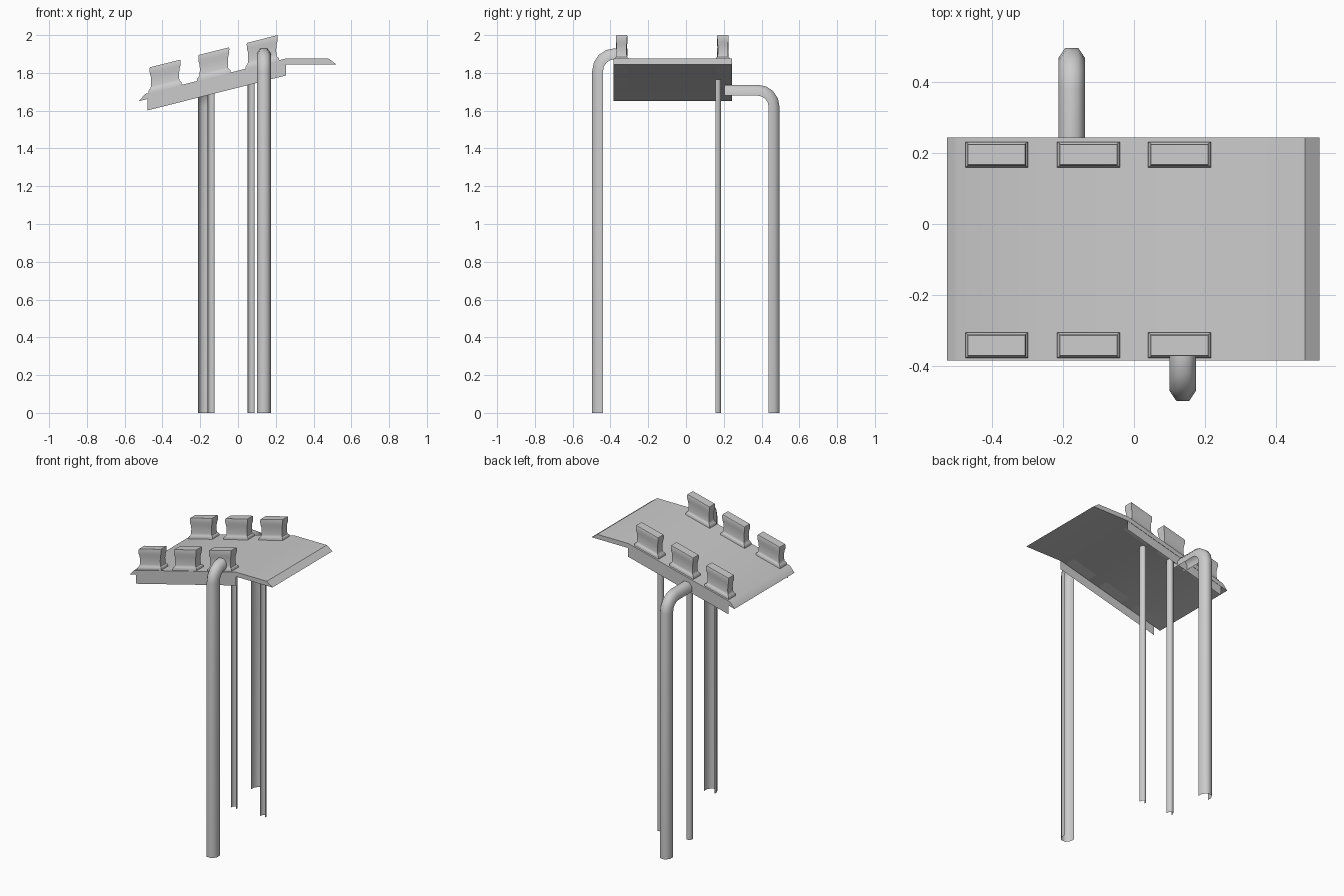
import bpy, bmesh, math

if "Cube" in bpy.data.objects:
    bpy.data.objects.remove(bpy.data.objects["Cube"])

SLOPE = 0.2516
FRONT, BACK = -0.384, 0.243


def under(x):
    """Height of the sheet's underside on the sloped part."""
    return 1.65 + SLOPE * (x + 0.525)


def make(name, verts, faces, angle=None, closed=True):
    me = bpy.data.meshes.new(name)
    me.from_pydata(verts, [], faces)
    if closed:
        bm = bmesh.new()
        bm.from_mesh(me)
        bmesh.ops.recalc_face_normals(bm, faces=bm.faces)
        bm.to_mesh(me)
        bm.free()
    ob = bpy.data.objects.new(name, me)
    bpy.context.collection.objects.link(ob)
    if angle:
        bpy.ops.object.select_all(action='DESELECT')
        ob.select_set(True)
        bpy.context.view_layer.objects.active = ob
        bpy.ops.object.shade_smooth_by_angle(angle=math.radians(angle))
    return ob


def loft(name, rings, wrap, caps, angle):
    n = len(rings[0])
    faces = []
    for i in range(len(rings) - 1):
        for j in range(n if wrap else n - 1):
            k = (j + 1) % n
            faces.append((i * n + j, i * n + k, (i + 1) * n + k, (i + 1) * n + j))
    if caps:
        faces += [tuple(range(n)), tuple(range((len(rings) - 1) * n, len(rings) * n))]
    return make(name, [v for r in rings for v in r], faces, angle)


# bent top sheet with chamfered ends
profile = [(-0.525, 1.65), (0.25, 1.845), (0.521, 1.845),
           (0.48, 1.875), (0.25, 1.875), (-0.492, 1.688)]
loft("top_sheet", [[(x, y, z) for x, z in profile] for y in (FRONT, BACK)],
     True, True, 35)

# thin skirts under both long edges
for name, y in (("front_skirt", FRONT + 0.002), ("back_skirt", BACK - 0.002)):
    a, b = -0.478, 0.254
    make(name, [(a, y, under(a) - 0.06), (b, y, under(b) - 0.06),
                (b, y, under(b) + 0.003), (a, y, under(a) + 0.003)],
         [(0, 1, 2, 3)], closed=False)

# six waisted blocks, sheared to follow the slope: (half x, half y, height)
levels = [(0.088, 0.036, -0.031), (0.088, 0.036, 0.010), (0.084, 0.033, 0.016),
          (0.078, 0.029, 0.020), (0.075, 0.027, 0.032), (0.074, 0.026, 0.060),
          (0.076, 0.027, 0.085), (0.081, 0.029, 0.102), (0.082, 0.030, 0.128),
          (0.080, 0.028, 0.134)]
for side, y in (("front", -0.341), ("back", 0.195)):
    for i, x in enumerate((-0.386, -0.128, 0.128)):
        rings = []
        for hx, hy, h in levels:
            rings.append([(x + sx * hx, y + sy * hy, under(x + sx * hx) + 0.031 + h)
                          for sx, sy in ((-1, -1), (1, -1), (1, 1), (-1, 1))])
        loft(f"{side}_block_{i + 1}", rings, True, True, 40)

# open faceted channel section: (across, depth inward)
SECTION = [(-0.037, 0.058), (-0.037, 0.028), (-0.018, 0), (0.018, 0),
           (0.037, 0.028), (0.037, 0.058)]


def channel(name, x, path, scale=1.0):
    """path: outer spine points (y, z) with inward direction (dy, dz)"""
    rings = [[(x + u * scale, y + d * scale * dy, z + d * scale * dz)
              for u, d in SECTION] for y, z, dy, dz in path]
    return loft(name, rings, False, False, 60)


def elbow_leg(name, x, y_out, z_top, y_end, r, segs=4):
    s = 1 if y_out < 0 else -1          # inward direction along y
    path = [(y_out, 0, s, 0)]
    for i in range(segs + 1):
        a = math.pi / 2 * i / segs
        c, n = math.cos(a), math.sin(a)
        path.append((y_out + s * r * (1 - c), z_top - r * (1 - n), s * c, -n))
    path.append((y_end, z_top, 0, -1))
    return channel(name, x, path)


# bent legs
elbow_leg("front_leg", 0.137, -0.497, 1.93, -0.365, 0.12)
elbow_leg("back_leg", -0.175, 0.495, 1.737, 0.205, 0.115)

# slim straight posts
for name, x in (("left_post", -0.143), ("right_post", 0.069)):
    channel(name, x, [(0.185, 0, -1, 0), (0.185, 1.765, -1, 0)], 0.5)
